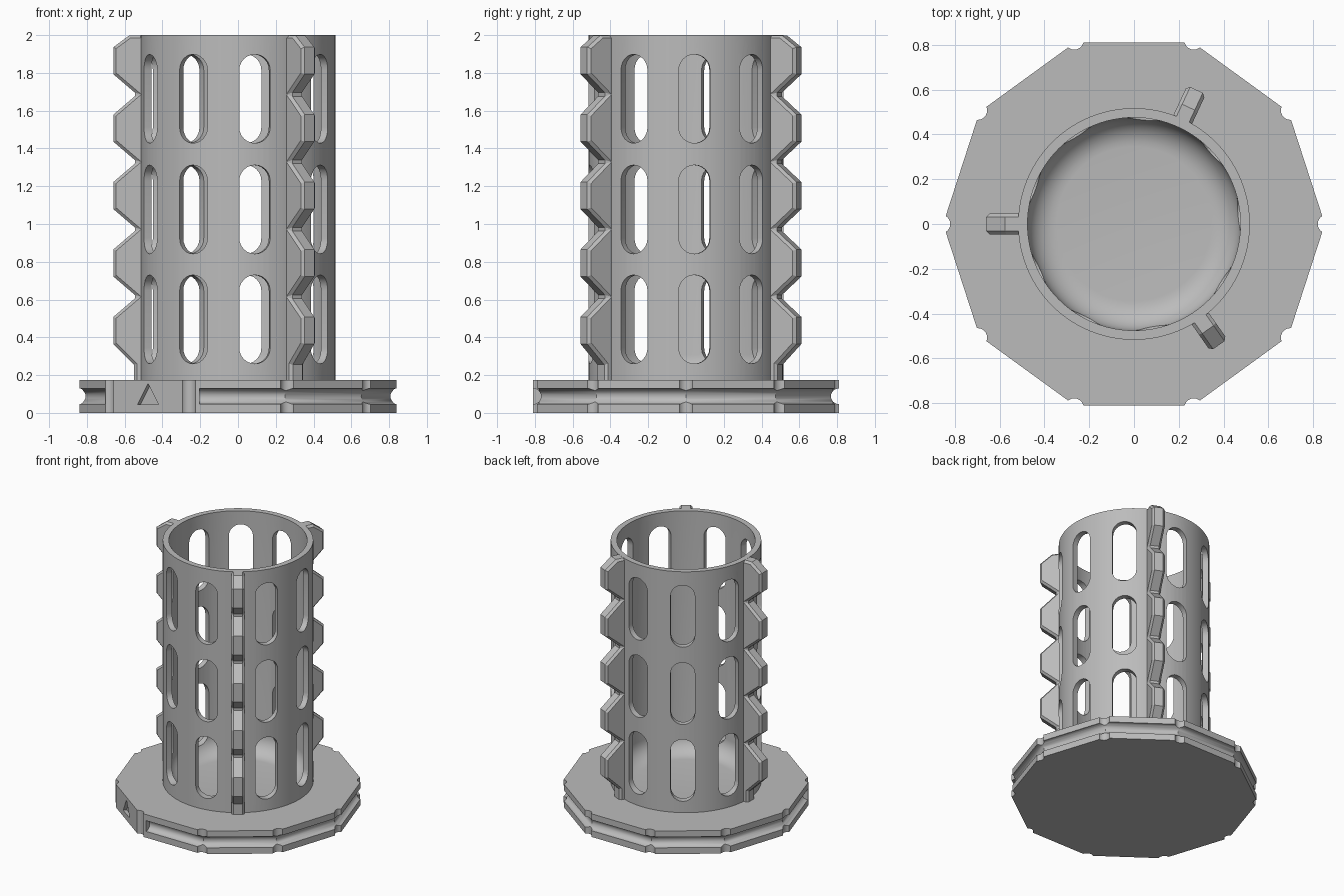
import bpy, bmesh
from math import sin, cos, pi, radians
from mathutils import Matrix, Vector

if "Cube" in bpy.data.objects:
    bpy.data.objects.remove(bpy.data.objects["Cube"])

grey = bpy.data.materials.new("plain_grey")
grey.use_nodes = True
GREY = (0.5, 0.5, 0.5, 1)
grey.diffuse_color = GREY
grey.node_tree.nodes["Principled BSDF"].inputs["Base Color"].default_value = GREY

UP = Vector((0, 0, 1))


def radial(deg):
    return Vector((cos(radians(deg)), sin(radians(deg)), 0))


def tangent(deg):
    return radial(deg + 90)


def circle(cx, cy, r, n=24, start=0.0):
    return [(cx + r * cos(start + 2 * pi * i / n), cy + r * sin(start + 2 * pi * i / n))
            for i in range(n)]


def prism(bm, points, u, v, start, end):
    """Extrude a flat outline drawn in the u, v plane along u x v."""
    w = u.cross(v)
    low, high = [[bm.verts.new(u * x + v * y + w * d) for x, y in points]
                 for d in (start, end)]
    bm.faces.new(low[::-1])
    bm.faces.new(high)
    for i in range(len(points)):
        j = (i + 1) % len(points)
        bm.faces.new((low[i], low[j], high[j], high[i]))


def finish(name, bm):
    bmesh.ops.recalc_face_normals(bm, faces=bm.faces)
    mesh = bpy.data.meshes.new(name)
    bm.to_mesh(mesh)
    bm.free()
    mesh.materials.append(grey)
    ob = bpy.data.objects.new(name, mesh)
    bpy.context.collection.objects.link(ob)
    return ob


def activate(ob):
    bpy.ops.object.select_all(action='DESELECT')
    ob.select_set(True)
    bpy.context.view_layer.objects.active = ob


def cut(ob, bm):
    cutter = finish("cutter", bm)
    cutter.hide_render = True
    mod = ob.modifiers.new("cut", 'BOOLEAN')
    mod.operation = 'DIFFERENCE'
    mod.solver = 'EXACT'
    mod.use_self = True
    mod.object = cutter
    activate(ob)
    bpy.ops.object.modifier_apply(modifier=mod.name)
    bpy.data.objects.remove(cutter)


def smooth(ob):
    activate(ob)
    bpy.ops.object.shade_smooth_by_angle(angle=radians(30))


X, Y = Vector((1, 0, 0)), Vector((0, 1, 0))
APOTHEM, BASE_TOP = 0.81, 0.175
CORNER = APOTHEM / cos(pi / 10)
HALF_SIDE = CORNER * sin(pi / 10)
MARKED_SIDE = 6

# Ten-sided base plate
bm = bmesh.new()
prism(bm, circle(0, 0, CORNER, 10), X, Y, 0, BASE_TOP)
base = finish("base_plate", bm)

# Round notches at the corners
bm = bmesh.new()
for k in range(10):
    c = radial(36 * k) * 0.862
    prism(bm, circle(c.x, c.y, 0.042), X, Y, -0.1, 0.3)
cut(base, bm)

# Round grooves along every side but the marked one
for k in range(10):
    if k == MARKED_SIDE:
        continue
    a = 18 + 36 * k
    ccw_end = HALF_SIDE + (-0.05 if k == MARKED_SIDE - 1 else 0.02)
    cw_end = HALF_SIDE + (-0.06 if k == MARKED_SIDE + 1 else 0.02)
    bm = bmesh.new()
    prism(bm, circle(0.808, 0.088, 0.041), radial(a), UP, -ccw_end, cw_end)
    cut(base, bm)

# Engraved triangle on the marked side
a = 18 + 36 * MARKED_SIDE
bm = bmesh.new()
prism(bm, [(-0.068, 0.045), (0.068, 0.045), (0, 0.155)], tangent(a), UP, 0.785, 0.9)
cut(base, bm)
smooth(base)

# Tube with a rounded bowl-like floor, turned around the axis
OUTER, INNER, FILLET, FLOOR = 0.517, 0.475, 0.13, 0.178
profile = [(0, 0.15), (OUTER, 0.15), (OUTER, 2), (INNER, 2)]
profile += [(INNER - FILLET + FILLET * cos(t * pi / 16), FLOOR + FILLET - FILLET * sin(t * pi / 16))
            for t in range(9)]
profile.append((0, FLOOR))
bm = bmesh.new()
ring = [bm.verts.new((r, 0, z)) for r, z in profile]
edges = [bm.edges.new(pair) for pair in zip(ring, ring[1:])]
bmesh.ops.spin(bm, geom=ring + edges, cent=(0, 0, 0), axis=UP, angle=2 * pi, steps=96)
bmesh.ops.remove_doubles(bm, verts=bm.verts, dist=1e-4)
tube = finish("slotted_tube", bm)

# Three rows of rounded slots, three columns between each pair of fins
SLOT_R, SLOT_HALF = 0.083, 0.235
bm = bmesh.new()
for z in (0.495, 1.077, 1.663):
    straight = SLOT_HALF - SLOT_R
    outline = []
    for i in range(26):
        t = pi * (i % 13) / 12 + (pi if i > 12 else 0)
        shift = straight if i < 13 else -straight
        outline.append((SLOT_R * cos(t), z + shift + SLOT_R * sin(t)))
    for middle in (5, 122.5, 242.5):
        for step in (-1, 0, 1):
            a = middle + 37.5 * step
            prism(bm, outline, tangent(a), UP, 0.36, 0.7)
cut(tube, bm)
smooth(tube)

# Toothed fins up the outside of the tube
TIP, VALLEY, PITCH = 0.66, 0.535, 0.357
outline = [(0.485, 0.12), (0.55, 0.12), (0.55, 0.255)]
for i in range(5):
    z = 0.365 + PITCH * i
    outline += [(TIP, z), (TIP, z + 0.143)]
    if i < 4:
        outline.append((VALLEY, z + 0.25))
outline += [(0.575, 1.999), (0.485, 1.999)]
for name, a in (("right_fin", 180), ("back_fin", 65), ("front_fin", 305)):
    bm = bmesh.new()
    prism(bm, outline, radial(a), UP, -0.046, 0.046)
    fin = finish(name, bm)
    mod = fin.modifiers.new("chamfer", 'BEVEL')
    mod.width = 0.015
    mod.segments = 1
    mod.limit_method = 'ANGLE'
    mod.angle_limit = radians(85)
